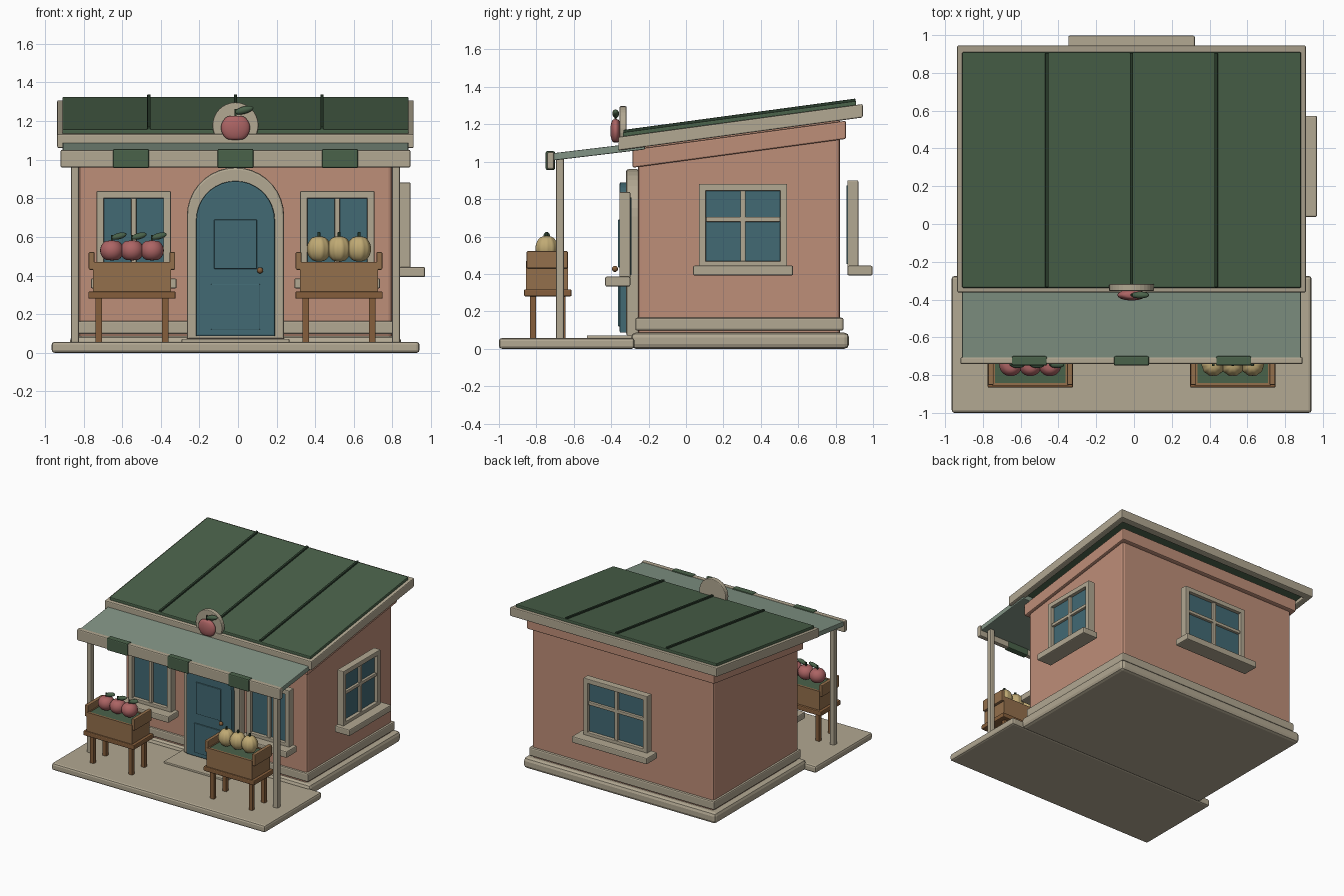
import bpy, bmesh
from math import cos, sin, pi, radians, atan2
from mathutils import Matrix, Vector

if "Cube" in bpy.data.objects:
    bpy.data.objects.remove(bpy.data.objects["Cube"])


def material(name, rgb):
    lin = [(c / 255 / 12.92) if c < 10 else ((c / 255 + 0.055) / 1.055) ** 2.4 for c in rgb]
    m = bpy.data.materials.new(name)
    m.use_nodes = True
    m.diffuse_color = (*lin, 1)
    m.node_tree.nodes["Principled BSDF"].inputs["Base Color"].default_value = (*lin, 1)
    return m


CREAM = material("cream stone", (178, 168, 146))
SALMON = material("salmon plaster", (190, 142, 120))
ROOF = material("roof green", (74, 98, 74))
AWNING = material("awning green", (130, 148, 133))
DARK = material("dark green", (42, 60, 44))
TEAL = material("teal", (66, 106, 116))
WOOD = material("crate wood", (148, 112, 76))
TABLE = material("table wood", (134, 95, 60))
RED = material("apple red", (172, 100, 100))
YELLOW = material("melon yellow", (192, 170, 116))

CX = -0.013      # middle of the house
SLOPE = 0.135    # roof pitch


def finish(name, bm, mats, matrix=None, smooth=False):
    bmesh.ops.recalc_face_normals(bm, faces=bm.faces)
    if matrix:
        bm.transform(matrix)
    me = bpy.data.meshes.new(name)
    bm.to_mesh(me)
    bm.free()
    for m in mats:
        me.materials.append(m)
    ob = bpy.data.objects.new(name, me)
    bpy.context.collection.objects.link(ob)
    if smooth:
        for p in me.polygons:
            p.use_smooth = True
    return ob


def bevel_all(bm, width):
    if width:
        sharp = [e for e in bm.edges if e.calc_face_angle(0) > 0.6]
        bmesh.ops.bevel(bm, geom=sharp, offset=width, segments=2, profile=0.5, affect='EDGES')


def box(name, x, y, z, mat, bevel=0.006, shear=0.0, matrix=None):
    """Box from ranges; shear lifts it along y from its front edge."""
    bm = bmesh.new()
    bmesh.ops.create_cube(bm, size=1)
    for v in bm.verts:
        v.co = Vector([r[0] + (r[1] - r[0]) * (c + 0.5) for r, c in zip((x, y, z), v.co)])
    bevel_all(bm, bevel)
    for v in bm.verts:
        v.co.z += shear * (v.co.y - y[0])
    return finish(name, bm, [mat], matrix)


def prism(name, outline, y0, y1, mat, bevel=0.008):
    """Outline in x and z pushed through from y0 to y1."""
    bm = bmesh.new()
    face = bm.faces.new([bm.verts.new((x, y0, z)) for x, z in outline])
    out = bmesh.ops.extrude_face_region(bm, geom=[face])
    for v in out["geom"]:
        if isinstance(v, bmesh.types.BMVert):
            v.co.y = y1
    bevel_all(bm, bevel)
    return finish(name, bm, [mat])


def arch(half, base, spring, steps=18):
    curve = [(CX + half * cos(pi * i / steps), spring + half * sin(pi * i / steps))
             for i in range(steps + 1)]
    return [(CX + half, base)] + curve + [(CX - half, base)]


def ball(name, centre, size, mat, ribs=0, dimple=0.0, tilt=None):
    bm = bmesh.new()
    bmesh.ops.create_uvsphere(bm, u_segments=40 if ribs else 24, v_segments=16, radius=1)
    for v in bm.verts:
        x, y, z = v.co
        if ribs:
            k = 1 - 0.06 * (0.5 - 0.5 * cos(ribs * atan2(y, x)))
            v.co.x, v.co.y = x * k, y * k
        v.co.z -= dimple * max(0, 1 - 3 * (x * x + y * y)) * (1 if z > 0 else -1)
    mx = Matrix.Translation(centre) @ (tilt or Matrix()) @ Matrix.Diagonal((*size, 1))
    return finish(name, bm, [mat], mx, True)


def apple(name, x, y, z, r, depth):
    ball(name, (x, y, z), (r, depth, r * 0.95), RED, dimple=0.12)
    box(name + "_stem", (x - 0.005, x + 0.005), (y - 0.005, y + 0.005),
        (z + r * 0.75, z + r * 1.3), DARK, 0)
    ball(name + "_leaf", (x + r * 0.6, y, z + r * 1.22), (r * 0.66, 0.018, r * 0.26), ROOF,
         tilt=Matrix.Rotation(radians(-15), 4, 'Y') @ Matrix.Rotation(radians(25), 4, 'X'))


# ground slabs
box("porch_floor", (-0.965, 0.94), (-1.0, -0.275), (0, 0.057), CREAM, 0.015)
box("door_step", (CX - 0.28, CX + 0.28), (-0.53, -0.28), (0.04, 0.072), CREAM)
box("plinth", (CX - 0.858, CX + 0.858), (-0.294, 0.872), (0, 0.086), CREAM, 0.025)

# walls with sloping top, skirting and band under the roof
bm = bmesh.new()
bmesh.ops.create_cube(bm, size=1)
for v in bm.verts:
    back = v.co.y > 0
    v.co = (CX + 1.62 * v.co.x, 0.824 if back else -0.257,
            0.05 if v.co.z < 0 else (1.23 if back else 1.085))
bevel_all(bm, 0.018)
finish("walls", bm, [SALMON])
box("skirting", (CX - 0.826, CX + 0.826), (-0.271, 0.842), (0.097, 0.166), CREAM, 0.01)
box("wall_band", (CX - 0.835, CX + 0.835), (-0.285, 0.855), (0.968, 1.065), SALMON, 0.008, SLOPE)

# roof frame, roof sheet and seams
RX, RY, RZ = (CX - 0.923, CX + 0.923), (-0.362, 0.945), (1.06, 1.132)
W = 0.05
rise = SLOPE * (RY[1] - W - RY[0])
box("roof_trim_front", RX, (RY[0], RY[0] + W), RZ, CREAM, 0.007, SLOPE)
box("roof_trim_back", RX, (RY[1] - W, RY[1]), [z + rise for z in RZ], CREAM, 0.007, SLOPE)
for side, x in (("right", RX[0]), ("left", RX[1] - W)):
    box("roof_trim_" + side, (x, x + W), RY, RZ, CREAM, 0.007, SLOPE)
box("roof_sheet", (CX - 0.897, CX + 0.897), (-0.338, 0.91), (1.09, 1.157), ROOF, 0.006, SLOPE)
for i in (-1, 0, 1):
    x = CX + 0.448 * i
    box("roof_seam", (x - 0.009, x + 0.009), (-0.335, 0.905), (1.15, 1.17), DARK, 0.003, SLOPE)

# awning, its valance with green patches, and posts
box("awning", (CX - 0.897, CX + 0.897), (-0.715, -0.22), (1.006, 1.045), AWNING, 0.005, 0.12)
box("awning_valance", (CX - 0.906, CX + 0.906), (-0.742, -0.705), (0.96, 1.051), CREAM, 0.008)
for i in (-1, 0, 1):
    x = CX + 0.541 * i
    box("valance_patch", (x - 0.093, x + 0.093), (-0.75, -0.70), (0.956, 1.056), ROOF, 0.008)
for s in (-1, 1):
    x = CX + 0.831 * s
    box("awning_post", (x - 0.021, x + 0.021), (-0.695, -0.652), (0.05, 1.025), CREAM, 0.008)

# door
prism("door_surround", arch(0.252, 0.07, 0.708), -0.32, -0.25, CREAM, 0.012)
prism("door", arch(0.204, 0.086, 0.686), -0.355, -0.30, TEAL, 0.008)
for half, z0, z1 in ((0.111, 0.435, 0.69), (0.127, 0.12, 0.357)):
    box("door_panel", (CX - half, CX + half), (-0.364, -0.35), (z0, z1), TEAL, 0.004)
ball("door_knob", (0.114, -0.38, 0.427), (0.016, 0.016, 0.016), TABLE)


def window(name, place, half, z0, z1, sill_half, bar=None):
    """Window facing -y in its own frame, standing at y = 0 before being placed."""
    t, d = 0.038, 0.058

    def part(label, x, y, z, mat=CREAM, bevel=0.005):
        box(name + label, x, y, z, mat, bevel, 0, place)
    for s in (-1, 1):
        part("_jamb", sorted((s * half, s * (half - t))), (-d, 0), (z0 - 0.01, z1))
    part("_head", (-half, half), (-d, 0), (z1 - t, z1))
    part("_foot", (-half, half), (-d, 0), (z0 - 0.01, z0 + 0.025))
    part("_glass", (t - half - 0.01, half - t + 0.01), (-0.03, 0.006),
         (z0 + 0.01, z1 - t + 0.01), TEAL, 0)
    part("_mullion", (-0.014, 0.014), (-0.05, -0.01), (z0, z1 - t))
    if bar:
        part("_bar", (t - half, half - t), (-0.05, -0.01), (bar - 0.013, bar + 0.013))
    part("_sill", (-sill_half, sill_half), (-0.134, 0), (z0 - 0.052, z0), CREAM, 0.008)


for s in (-1, 1):
    window("front_window", Matrix.Translation((CX + 0.527 * s, -0.298, 0)), 0.192, 0.385, 0.838, 0.222)
window("side_window", Matrix.Translation((0.835, 0.305, 0)) @ Matrix.Rotation(pi / 2, 4, 'Z'),
       0.236, 0.444, 0.882, 0.268, 0.692)
window("back_window", Matrix.Translation((CX, 0.863, 0)) @ Matrix.Rotation(pi, 4, 'Z'),
       0.285, 0.444, 0.9, 0.335, 0.7)

# round sign with an apple
prism("sign_disc", [(CX + 0.119 * cos(2 * pi * i / 32), 1.178 + 0.119 * sin(2 * pi * i / 32))
                    for i in range(32)], -0.355, -0.318, CREAM, 0.006)
apple("sign_apple", CX, -0.376, 1.165, 0.075, 0.029)

# fruit stands
for s in (-1, 1):
    x = CX + 0.536 * s
    box("stand_top", (x - 0.226, x + 0.226), (-0.866, -0.612), (0.28, 0.318), TABLE, 0.007)
    for sx in (-1, 1):
        for y in (-0.818, -0.66):
            lx = x + sx * 0.172
            box("stand_leg", (lx - 0.017, lx + 0.017), (y - 0.016, y + 0.016), (0.05, 0.29), TABLE, 0.004)
        ex = x + sx * 0.209
        box("crate_end", (ex - 0.015, ex + 0.015), (-0.852, -0.632), (0.43, 0.522), WOOD, 0.006)
    # crate with a recessed green bed
    bm = bmesh.new()
    bmesh.ops.create_cube(bm, size=1, matrix=Matrix.Translation((x, -0.743, 0.392))
                          @ Matrix.Diagonal((0.405, 0.226, 0.155, 1)))
    top = max(bm.faces, key=lambda f: f.calc_center_median().z)
    bmesh.ops.inset_region(bm, faces=[top], thickness=0.022)
    bed = bmesh.ops.extrude_discrete_faces(bm, faces=[top])["faces"][0]
    for v in bed.verts:
        v.co.z -= 0.004
    bed.material_index = 1
    finish("crate", bm, [WOOD, ROOF])
    for i in (-1, 0, 1):
        fx = x + 0.104 * i
        if s < 0:
            apple("apple", fx, -0.745, 0.53, 0.061, 0.061)
        else:
            ball("melon", (fx, -0.745, 0.538), (0.062, 0.062, 0.07), YELLOW, 10, 0.06)
            box("melon_stem", (fx - 0.007, fx + 0.007), (-0.752, -0.738), (0.59, 0.625), DARK, 0.002)
